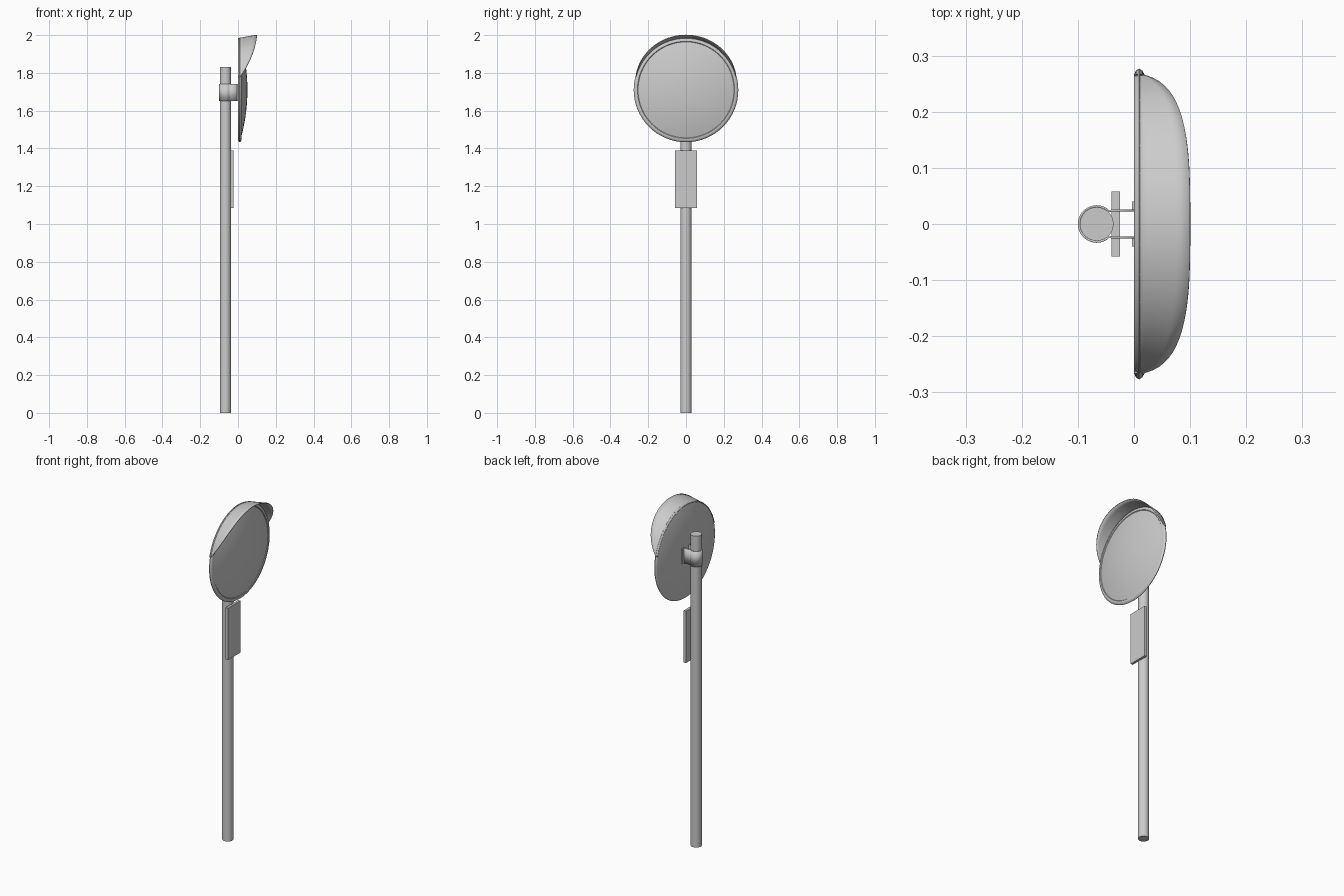
import bpy, bmesh
from math import sin, cos, pi, radians

cube = bpy.data.objects.get("Cube")
if cube:
    bpy.data.objects.remove(cube, do_unlink=True)

grey = bpy.data.materials.new("light_grey")
grey.use_nodes = True
GREY = (0.6, 0.6, 0.6, 1)
grey.diffuse_color = GREY
grey.node_tree.nodes["Principled BSDF"].inputs["Base Color"].default_value = GREY

POLE_X, POLE_R = -0.0665, 0.03
DISC_Z = 1.71


def finish(name, bm, smooth=True):
    """Turn a bmesh into a named, shaded object."""
    bmesh.ops.remove_doubles(bm, verts=bm.verts, dist=1e-5)
    bmesh.ops.recalc_face_normals(bm, faces=bm.faces)
    mesh = bpy.data.meshes.new(name)
    bm.to_mesh(mesh)
    bm.free()
    obj = bpy.data.objects.new(name, mesh)
    bpy.context.collection.objects.link(obj)
    mesh.materials.append(grey)
    if smooth:
        bpy.ops.object.select_all(action='DESELECT')
        obj.select_set(True)
        bpy.context.view_layer.objects.active = obj
        bpy.ops.object.shade_smooth_by_angle(angle=radians(40))
    return obj


def box(name, x, y, z):
    bm = bmesh.new()
    bmesh.ops.create_cube(bm, size=1)
    for v in bm.verts:
        v.co = [lo + (c + 0.5) * (hi - lo) for c, (lo, hi) in zip(v.co, (x, y, z))]
    return finish(name, bm, False)


def grid(rows, closed=False):
    """Skin a list of equally long point rows."""
    bm = bmesh.new()
    vs = [[bm.verts.new(p) for p in row] for row in rows]
    pairs = list(zip(vs, vs[1:])) + ([(vs[-1], vs[0])] if closed else [])
    for a, b in pairs:
        for i in range(len(a) - 1):
            bm.faces.new((a[i], a[i + 1], b[i + 1], b[i]))
    return bm


def around(x, r, a):
    """Point at angle a on a ring about the disc axis."""
    return (x, r * cos(a), DISC_Z + r * sin(a))


def solidify(obj, thickness, offset):
    mod = obj.modifiers.new("thickness", 'SOLIDIFY')
    mod.thickness, mod.offset = thickness, offset


# Pole
bm = bmesh.new()
bmesh.ops.create_cone(bm, cap_ends=True, segments=32, radius1=POLE_R,
                      radius2=POLE_R, depth=1.83)
bmesh.ops.translate(bm, verts=bm.verts, vec=(POLE_X, 0, 0.915))
finish("pole", bm)

# Sign plate
box("sign_plate", (-0.04, -0.025), (-0.058, 0.058), (1.085, 1.39))

# Mirror casing: flat back, beaded rim with a lip
casing = [(0, 0.001), (0, 0.266), (0.004, 0.274), (0.009, 0.277), (0.015, 0.273),
          (0.019, 0.266), (0.019, 0.257), (0.014, 0.252)]
N = 64
finish("mirror_casing", grid([[around(x, r, 2 * pi * k / N) for x, r in casing]
                              for k in range(N)], True))

# Convex mirror face
dome = [(0.05 - 0.034 * (i / 10) ** 2, 0.254 * max(i / 10, 0.004)) for i in range(11)]
finish("mirror_face", grid([[around(x, r, 2 * pi * k / N) for x, r in dome]
                            for k in range(N)], True))

# Flared hood over the upper rim, deepest at the top
rows = []
START, STEPS = radians(14), 40
for k in range(STEPS + 1):
    a = START + (pi - 2 * START) * k / STEPS
    t = 1 - abs(2 * k / STEPS - 1)
    depth = 0.01 + 0.09 * (1 - (1 - t) ** 3)
    rows.append([around(depth * s / 4, 0.272 + 0.18 * depth * s / 4, a) for s in range(5)])
solidify(finish("hood", grid(rows)), 0.004, 0)

# U-shaped clamp strap wrapped around the pole, arms reaching the casing
ARM = 0.024
path = [(0, ARM), (-0.04, ARM)]
for k in range(25):
    a = radians(45 + 270 * k / 24)
    path.append((POLE_X + 0.0318 * cos(a), 0.0318 * sin(a)))
path += [(-0.04, -ARM), (0, -ARM)]
strap = finish("clamp_strap", grid([[(x, y, 1.65) , (x, y, 1.74)] for x, y in path]))
solidify(strap, 0.0034, 0)

# Mounting flanges on the back of the casing
for side, s in (("left", 1), ("right", -1)):
    box("flange_" + side, (-0.004, 0.001), sorted((s * 0.022, s * 0.04)), (1.65, 1.74))
